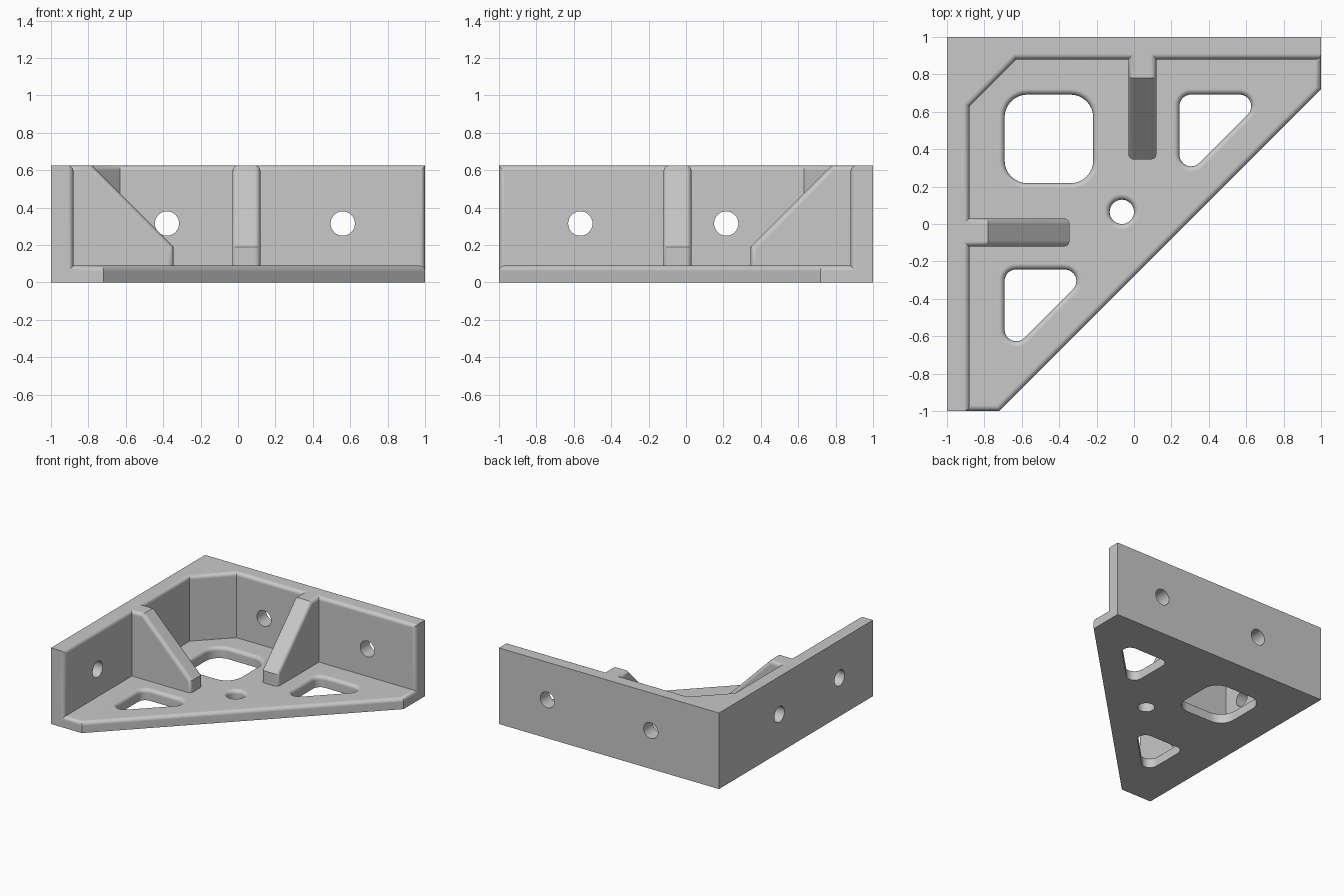
import bpy, bmesh, math
from mathutils import Vector, Matrix

if "Cube" in bpy.data.objects:
    bpy.data.objects.remove(bpy.data.objects["Cube"], do_unlink=True)

BASE, KNEE, TOP = 0.09, 0.19, 0.625     # plate top, rib toe top, wall top
INNER, TOE = 0.88, 0.345                # inner wall face, rib toe
CREST = TOE + TOP - KNEE                # where the rib slope reaches the top
ROUND = 0.03


def mirror(p):
    """Reflect a plan point across the bracket's diagonal."""
    return (-p[1], -p[0])


def make_object(name, bm):
    bmesh.ops.recalc_face_normals(bm, faces=bm.faces)
    mesh = bpy.data.meshes.new(name)
    bm.to_mesh(mesh)
    bm.free()
    obj = bpy.data.objects.new(name, mesh)
    bpy.context.collection.objects.link(obj)
    return obj


# Bracket body: plate, two walls, corner gusset and ribs as one solid
bm = bmesh.new()
cache = {}


def vert(x, y, z):
    key = (round(x, 4), round(y, 4), round(z, 4))
    if key not in cache:
        cache[key] = bm.verts.new(key)
    return cache[key]


half = [(1, INNER), (0.12, INNER), (0.12, TOE), (-0.03, TOE), (-0.03, INNER), (-0.63, INNER)]
crest = [(x, CREST if y == TOE else y) for x, y in half]
foot_plan = half + [mirror(p) for p in reversed(half)]
top_plan = crest + [mirror(p) for p in reversed(crest)]

# Each plan point is a column of vertices; rib tips get an extra knee vertex
columns = []
for f, t in zip(foot_plan, top_plan):
    column = [vert(*f, BASE), vert(*t, TOP)]
    if f != t:
        column.insert(1, vert(*f, KNEE))
    columns.append(column)

rounded = []
for a, b in zip(columns, columns[1:]):
    if len(a) == len(b) == 3:
        for k in range(2):
            bm.faces.new([a[k], b[k], b[k + 1], a[k + 1]])
    else:
        bm.faces.new(a + b[::-1])
        rounded.append((a[-1], b[-1]))
    if a[-1] is b[-1]:
        continue
for c in columns:
    if len(c) == 3 or c is columns[0] or c is columns[-1]:
        rounded += list(zip(c, c[1:]))

# Outer skin
diag = [(-0.72, -1), (1, 0.72)]
corners = [(-1, -1), (-1, 1), (1, 1)]
rim = [vert(*p, BASE) for p in diag]
low = [vert(*p, 0) for p in diag]
corner_low = [vert(*p, 0) for p in corners]
corner_top = [vert(*p, TOP) for p in corners]
first, last = columns[0], columns[-1]
bm.faces.new([c[0] for c in columns] + rim)
bm.faces.new([c[-1] for c in columns] + corner_top)
bm.faces.new(low + corner_low[::-1])
bm.faces.new(low + rim[::-1])
for i in range(2):
    bm.faces.new(corner_low[i:i + 2] + corner_top[i:i + 2][::-1])
bm.faces.new([corner_low[0], low[0], rim[0], last[0], last[-1], corner_top[0]])
bm.faces.new([corner_low[2], low[1], rim[1], first[0], first[-1], corner_top[2]])
rounded += [(last[0], rim[0]), (rim[0], rim[1]), (rim[1], first[0])]

# Round the exposed edges
bmesh.ops.recalc_face_normals(bm, faces=bm.faces)
edges = [bm.edges.get(pair) for pair in rounded]
bmesh.ops.bevel(bm, geom=[e for e in edges if e], offset=ROUND, offset_type='OFFSET',
                segments=5, profile=0.5, affect='EDGES', clamp_overlap=False)
bracket = make_object("corner_bracket", bm)


# Cutter for every opening
def outline(centres, r, steps):
    """Counter-clockwise rounded polygon around the given arc centres."""
    n = len(centres)
    if n == 1:
        arcs = [(Vector(centres[0]), 0, math.tau * (1 - 1 / steps))]
    else:
        arcs = []
        for i in range(n):
            p, c, q = (Vector(centres[(i + k) % n]) for k in (-1, 0, 1))
            d0, d1 = c - p, q - c
            a0 = math.atan2(d0.y, d0.x) - math.pi / 2
            a1 = math.atan2(d1.y, d1.x) - math.pi / 2
            arcs.append((c, a0, (a1 - a0) % math.tau))
    return [c + r * Vector((math.cos(a + s * k / (steps - 1)), math.sin(a + s * k / (steps - 1))))
            for c, a, s in arcs for k in range(steps)]


def loft(bm, rings):
    rings = [[bm.verts.new(p) for p in ring] for ring in rings]
    n = len(rings[0])
    for a, b in zip(rings, rings[1:]):
        for i in range(n):
            j = (i + 1) % n
            bm.faces.new([a[i], a[j], b[j], b[i]])
    bm.faces.new(rings[0][::-1])
    bm.faces.new(rings[-1])


def plate_opening(bm, centres, r, steps):
    levels = [(0, -0.1)]
    for k in range(6):
        t = k / 5 * math.pi / 2
        levels.append((ROUND * (1 - math.cos(t)), BASE - ROUND + ROUND * math.sin(t)))
    levels.append((ROUND, BASE + ROUND))
    loft(bm, [[(p.x, p.y, z) for p in outline(centres, r + grow, steps)] for grow, z in levels])


cut = bmesh.new()
triangle = [(0.305, 0.63), (0.305, 0.37), (0.565, 0.63)]
plate_opening(cut, triangle, 0.062, 9)
plate_opening(cut, [mirror(p) for p in reversed(triangle)], 0.062, 9)
plate_opening(cut, [(-0.57, 0.34), (-0.34, 0.34), (-0.34, 0.57), (-0.57, 0.57)], 0.122, 9)
plate_opening(cut, [(-0.065, 0.065)], 0.065, 32)

# Screw holes through the walls
for x, y, axis in ((-0.38, 0.95, 'X'), (0.56, 0.95, 'X'), (-0.95, 0.215, 'Y'), (-0.95, -0.565, 'Y')):
    place = Matrix.Translation((x, y, 0.315)) @ Matrix.Rotation(math.pi / 2, 4, axis)
    bmesh.ops.create_cone(cut, cap_ends=True, segments=32, radius1=0.065, radius2=0.065,
                          depth=0.3, matrix=place)
cutter = make_object("opening_cutter", cut)
cutter.hide_render = True

bpy.ops.object.select_all(action='DESELECT')
bpy.context.view_layer.objects.active = bracket
bracket.select_set(True)
mod = bracket.modifiers.new("openings", 'BOOLEAN')
mod.operation, mod.solver, mod.object = 'DIFFERENCE', 'EXACT', cutter
bpy.ops.object.modifier_apply(modifier=mod.name)
bpy.data.objects.remove(cutter, do_unlink=True)

# Finish: one grey, smooth rounds with crisp flats
grey = bpy.data.materials.new("plain_grey")
grey.use_nodes = True
colour = (0.58, 0.58, 0.58, 1)
grey.diffuse_color = colour
grey.node_tree.nodes["Principled BSDF"].inputs["Base Color"].default_value = colour
bracket.data.materials.clear()
bracket.data.materials.append(grey)
bpy.ops.object.shade_smooth_by_angle(angle=math.radians(30))
weighted = bracket.modifiers.new("flat_faces", 'WEIGHTED_NORMAL')
weighted.keep_sharp = True
